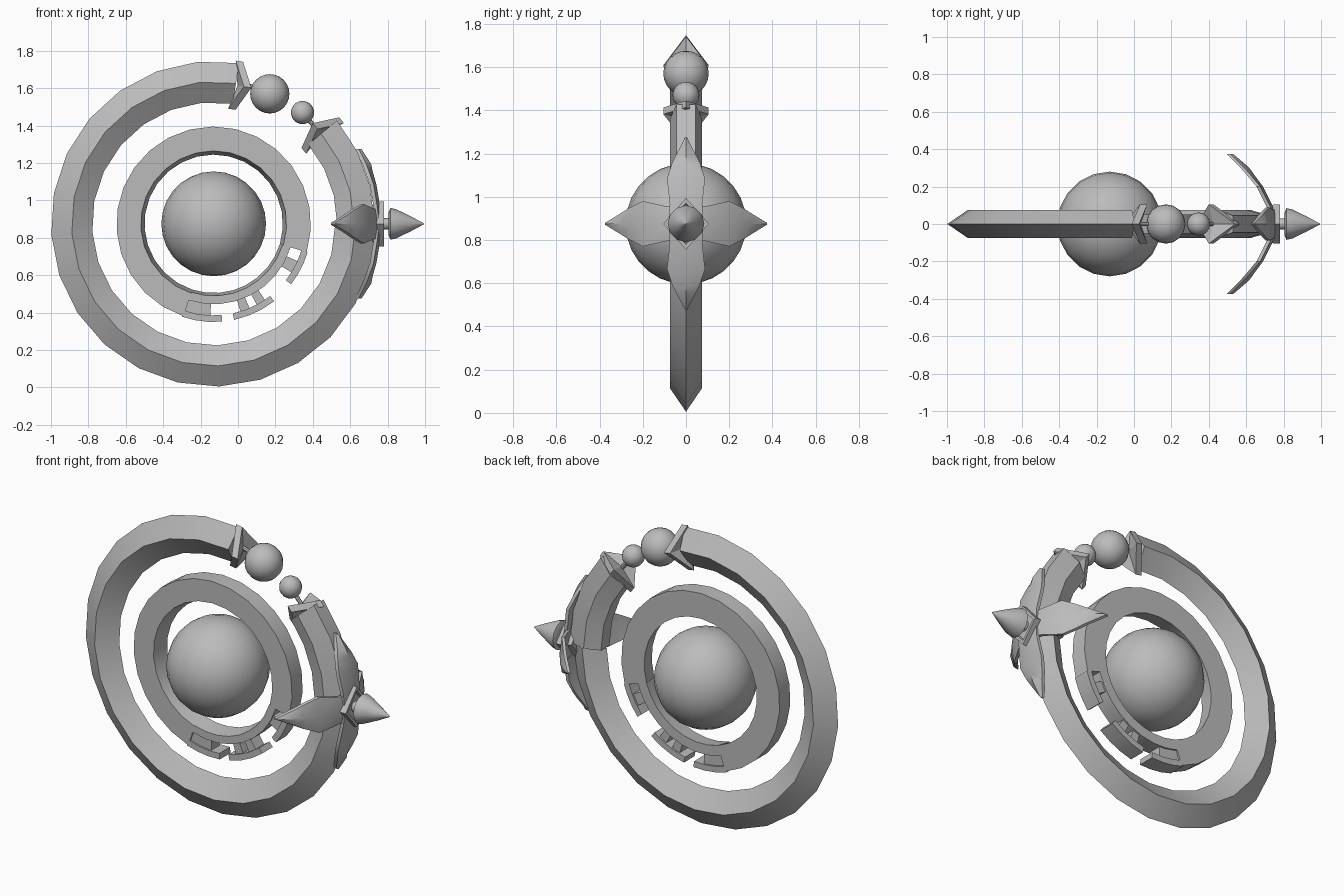
import bpy, bmesh, math
from mathutils import Vector, Matrix

if "Cube" in bpy.data.objects:
    bpy.data.objects.remove(bpy.data.objects["Cube"])

CX, CZ = -0.13, 0.875          # common centre of the rings

stone = bpy.data.materials.new("grey_stone")
stone.diffuse_color = (0.5, 0.5, 0.5, 1)
stone.use_nodes = True
stone.node_tree.nodes["Principled BSDF"].inputs["Base Color"].default_value = stone.diffuse_color


def finish(name, bm, smooth=None):
    bmesh.ops.recalc_face_normals(bm, faces=bm.faces)
    me = bpy.data.meshes.new(name)
    bm.to_mesh(me)
    bm.free()
    me.materials.append(stone)
    ob = bpy.data.objects.new(name, me)
    bpy.context.collection.objects.link(ob)
    if smooth:
        bpy.ops.object.select_all(action='DESELECT')
        bpy.context.view_layer.objects.active = ob
        ob.select_set(True)
        bpy.ops.object.shade_smooth_by_angle(angle=math.radians(smooth))
    return ob


def polar(r, deg, y=0.0, push=0.0):
    """Point at radius r and angle deg, moved by push along the tangent."""
    a = math.radians(deg)
    return Vector((CX + r * math.cos(a) - push * math.sin(a), y,
                   CZ + r * math.sin(a) + push * math.cos(a)))


def loft(bm, rings, closed=False):
    """Skin a list of equal point loops; cap the ends when open."""
    vs = [[bm.verts.new(p) for p in ring] for ring in rings]
    n = len(vs[0])
    for i in range(len(vs) - (not closed)):
        a, b = vs[i], vs[(i + 1) % len(vs)]
        for j in range(n):
            k = (j + 1) % n
            bm.faces.new((a[j], a[k], b[k], b[j]))
    if not closed:
        bm.faces.new(vs[0])
        bm.faces.new(vs[-1])


def arc(name, section, a0, a1, steps, smooth=30):
    bm = bmesh.new()
    loft(bm, [[polar(r, a0 + (a1 - a0) * i / steps, y) for r, y in section]
              for i in range(steps + 1)])
    return finish(name, bm, smooth)


def box_section(r0, r1, h):
    return [(r0, -h), (r1, -h), (r1, h), (r0, h)]


def ball(name, x, z, r, seg, rows):
    bm = bmesh.new()
    bmesh.ops.create_uvsphere(bm, u_segments=seg, v_segments=rows, radius=r,
                              matrix=Matrix.Translation((x, 0, z)))
    return finish(name, bm, 40)


def rod(name, p, q, r):
    p, q = Vector(p), Vector(q)
    rot = (q - p).to_track_quat('Z', 'Y').to_matrix().to_4x4()
    bm = bmesh.new()
    bmesh.ops.create_cone(bm, cap_ends=True, segments=8, radius1=r, radius2=r,
                          depth=(q - p).length,
                          matrix=Matrix.Translation((p + q) / 2) @ rot)
    return finish(name, bm, 40)


# Outer ring: long diamond-section arc and the short arc above the ornament
arc("outer_ring", [(0.65, 0), (0.76, -0.075), (0.87, 0), (0.76, 0.075)], 81, 360, 19)
arc("outer_ring_short_arc",
    [(0.66, -0.04), (0.75, -0.075), (0.86, -0.045),
     (0.86, 0.045), (0.75, 0.075), (0.66, 0.04)], 0, 40, 3)


# Saddle-shaped clips on the two open ends
def clip(name, deg, way):
    bm = bmesh.new()
    outline = [(0.62, 0, 0), (0.75, -0.105, 0.065), (0.88, 0, 0), (0.75, 0.105, 0.065)]
    layers = []
    for t in (-0.02, 0.02):
        pts = [bm.verts.new(polar(r, deg, y, way * (p + t))) for r, y, p in outline]
        mid = bm.verts.new(polar(0.75, deg, 0, way * (0.03 + t)))
        for i in range(4):
            bm.faces.new((pts[i], pts[(i + 1) % 4], mid))
        layers.append(pts)
    a, b = layers
    for i in range(4):
        k = (i + 1) % 4
        bm.faces.new((a[i], a[k], b[k], b[i]))
    finish(name, bm)


clip("upper_clip", 81, -1)
clip("lower_clip", 39, 1)

# Beads floating in the gap, with their short pins
ball("large_bead", 0.17, 1.57, 0.105, 16, 12)
ball("small_bead", 0.345, 1.47, 0.062, 16, 12)
rod("upper_pin", (0.0, 0, 1.63), (0.10, 0, 1.60), 0.012)
rod("lower_pin", (0.43, 0, 1.37), (0.37, 0, 1.44), 0.012)

# Central globe
ball("globe", CX, CZ, 0.28, 20, 14)

# Inner ring: wide arc, then a thin rim with broken blocks at lower right
wide = [(0.37, 0.05), (0.39, -0.05), (0.52, -0.05), (0.52, 0.05)]
arc("inner_ring", wide, -17, 252, 20)
arc("inner_ring_rim", [(0.37, 0.05), (0.385, -0.05), (0.43, -0.05), (0.43, 0.05)],
    -108, -17, 8)
for i, (a0, a1) in enumerate([(-109, -85), (-78, -52), (-38, -17)]):
    arc(f"ring_fragment_{i + 1}", box_section(0.49, 0.525, 0.05), a0, a1, 3)
for i, (a0, a1) in enumerate([(-108, -92), (-73, -67), (-62, -56), (-32, -24)]):
    arc(f"ring_tooth_{i + 1}", box_section(0.42, 0.50, 0.04), a0, a1, 2)


# Four-petal ornament on the right: stations are (distance, x, half width, ridge)
def petal(name, stations, turn):
    c, s = math.cos(turn), math.sin(turn)
    bm = bmesh.new()
    rings = []
    for d, x, w, ridge in stations:
        flat = [(x - 0.015, -w), (x + ridge, 0), (x - 0.015, w),
                (x - 0.035, w), (x - 0.03, 0), (x - 0.035, -w)]
        rings.append([Vector((px, d * c - v * s, CZ + d * s + v * c)) for px, v in flat])
    loft(bm, rings)
    finish(name, bm, 35)


upright = [(0, 0.77, 0.08, 0), (0.09, 0.76, 0.075, 0), (0.21, 0.74, 0.088, 0),
           (0.28, 0.715, 0.065, 0.005), (0.32, 0.70, 0.045, 0.012), (0.40, 0.66, 0.004, 0)]
sideways = [(0, 0.77, 0.08, 0), (0.09, 0.745, 0.08, 0), (0.20, 0.69, 0.105, 0),
            (0.26, 0.64, 0.075, 0.005), (0.30, 0.605, 0.05, 0.012), (0.375, 0.53, 0.004, 0)]
for i, part in enumerate(("back", "top", "front", "bottom")):
    petal(f"{part}_petal", upright if i % 2 else sideways, i * math.pi / 2)

# Diamond boss in the middle of the petals
bm = bmesh.new()
loft(bm, [[Vector((x, y * k, CZ + z * k)) for y, z in
           ((0.105, 0), (0, 0.12), (-0.105, 0), (0, -0.12))]
          for x, k in ((0.70, 0.7), (0.745, 1), (0.78, 1), (0.78, 0.8), (0.765, 0.75))])
finish("diamond_boss", bm)

# Turned finial: stem and pointed tip
bm = bmesh.new()
loft(bm, [[Vector((x, r * math.cos(a * math.pi / 6), CZ + r * math.sin(a * math.pi / 6)))
           for a in range(12)]
          for x, r in ((0.74, 0.03), (0.81, 0.03), (0.805, 0.06), (0.815, 0.085),
                       (0.845, 0.078), (0.92, 0.042), (0.995, 0.002))])
finish("finial", bm, 40)
